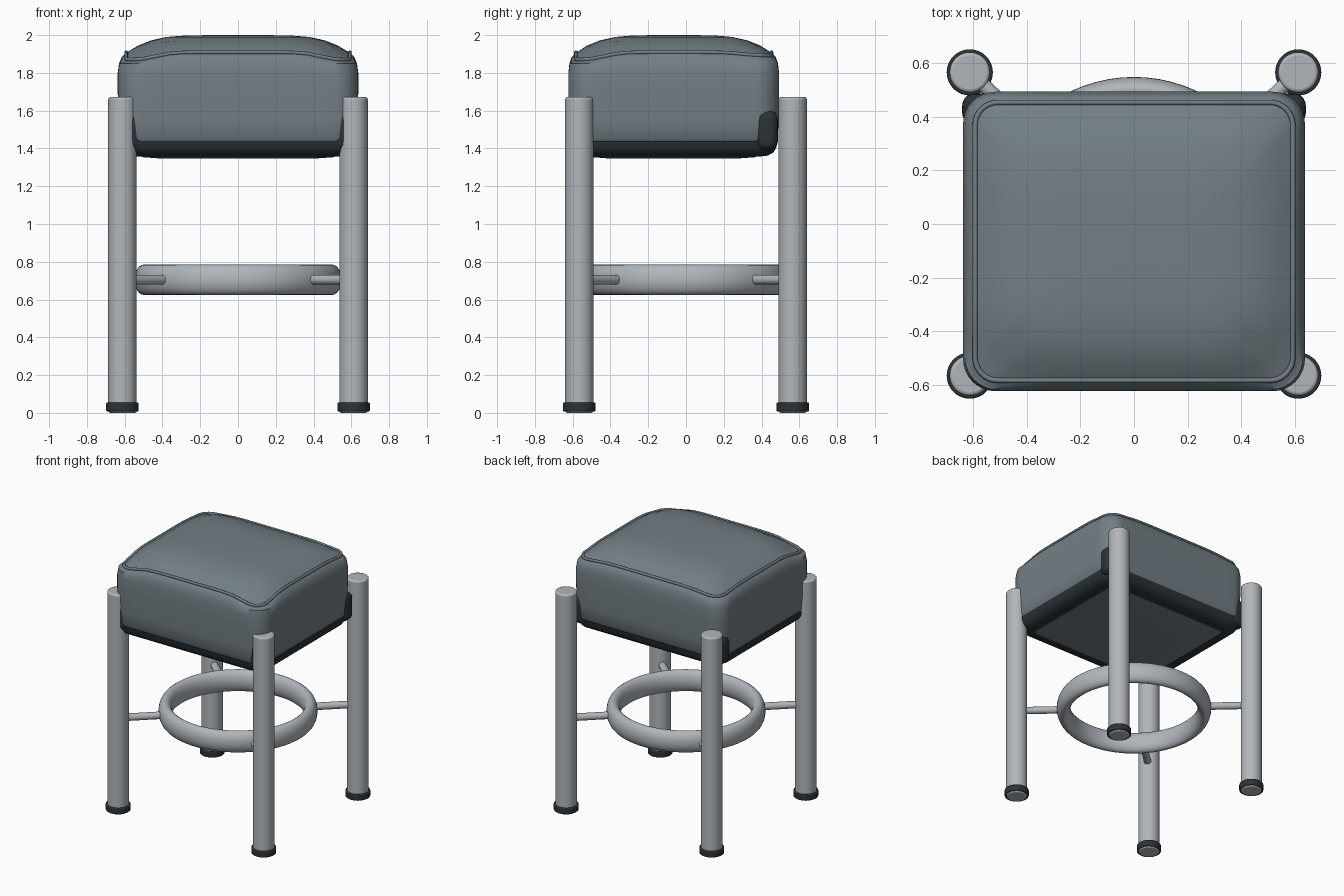
import bpy, bmesh
from math import sin, cos, pi, exp, atan2, hypot
from mathutils import Vector

if "Cube" in bpy.data.objects:
    bpy.data.objects.remove(bpy.data.objects["Cube"])

CY = -0.065          # seat centre in y
LX, LY = 0.612, 0.565


def material(name, rgb):
    m = bpy.data.materials.new(name)
    m.diffuse_color = (*rgb, 1)
    m.use_nodes = True
    m.node_tree.nodes["Principled BSDF"].inputs["Base Color"].default_value = m.diffuse_color
    return m


SLATE = material("slate_fabric", (0.17, 0.21, 0.235))
METAL = material("light_metal", (0.44, 0.47, 0.50))
DARK = material("dark_rubber", (0.025, 0.032, 0.038))


def finish(ob, name, mat, angle=0.7):
    ob.name = name
    ob.data.materials.append(mat)
    bpy.ops.object.select_all(action='DESELECT')
    ob.select_set(True)
    bpy.context.view_layer.objects.active = ob
    bpy.ops.object.shade_smooth_by_angle(angle=angle)
    return ob


def rounded_rect(hx, hy, r, z, arc=8, side=14):
    """Closed loop of points around a rounded rectangle."""
    r = min(r, hx, hy)
    corners = []
    for k, (sx, sy) in enumerate([(1, 1), (-1, 1), (-1, -1), (1, -1)]):
        corners.append([Vector((sx * (hx - r) + r * cos(pi / 2 * (k + i / arc)),
                                CY + sy * (hy - r) + r * sin(pi / 2 * (k + i / arc)), z))
                        for i in range(arc + 1)])
    pts = []
    for k in range(4):
        a, b = corners[k][-1], corners[(k + 1) % 4][0]
        pts += corners[k] + [a.lerp(b, i / side) for i in range(1, side)]
    return pts


def loft(name, loops, mat, angle=0.7):
    bm = bmesh.new()
    rings = [[bm.verts.new(p) for p in loop] for loop in loops]
    for a, b in zip(rings, rings[1:]):
        for i in range(len(a)):
            j = (i + 1) % len(a)
            bm.faces.new((a[i], a[j], b[j], b[i]))
    bm.faces.new(rings[0])
    bm.faces.new(rings[-1])
    bmesh.ops.recalc_face_normals(bm, faces=bm.faces)
    me = bpy.data.meshes.new(name)
    bm.to_mesh(me)
    bm.free()
    ob = bpy.data.objects.new(name, me)
    bpy.context.collection.objects.link(ob)
    return finish(ob, name, mat, angle)


def rod(name, a, b, r, mat, bevel=0.0):
    a, b = Vector(a), Vector(b)
    bpy.ops.mesh.primitive_cylinder_add(vertices=40, radius=r, depth=(b - a).length,
                                        location=(a + b) / 2)
    ob = bpy.context.object
    ob.rotation_euler = (b - a).to_track_quat('Z', 'Y').to_euler()
    if bevel:
        m = ob.modifiers.new("bevel", 'BEVEL')
        m.width, m.segments = bevel, 3
    return finish(ob, name, mat)


def sag(p):
    """Soft dip of the seam near the front corners, slight at the back."""
    for sx in (-1, 1):
        for sy, amt in ((-1, 0.045), (1, 0.02)):
            d = hypot(p.x - sx * 0.53, p.y - CY - sy * 0.46)
            p.z -= amt * exp(-(d / 0.13) ** 2)
    return p


# cushion: side walls, pinched seam, domed top
walls = [(0.60, 0.53, 0.10, 1.42), (0.625, 0.55, 0.11, 1.45), (0.633, 0.556, 0.12, 1.55),
         (0.637, 0.558, 0.12, 1.70), (0.637, 0.558, 0.12, 1.80), (0.630, 0.552, 0.12, 1.85),
         (0.615, 0.540, 0.11, 1.885)]
seam = (0.592, 0.518, 0.085, 1.907)
dome = [(0.575, 0.501, 0.08, 1.917), (0.53, 0.46, 0.09, 1.944), (0.46, 0.39, 0.10, 1.972),
        (0.38, 0.31, 0.10, 1.990), (0.28, 0.22, 0.09, 1.998), (0.14, 0.10, 0.05, 2.0),
        (0.03, 0.02, 0.01, 2.0)]
loops = [rounded_rect(*w) for w in walls]
loops[-1] = [sag(p) for p in loops[-1]]
loops += [[sag(p) for p in rounded_rect(*w)] for w in [seam] + dome]
loft("seat_cushion", loops, SLATE, 1.0)

# piping along the seam
cu = bpy.data.curves.new("seat_piping", 'CURVE')
cu.dimensions = '3D'
cu.bevel_depth, cu.bevel_resolution = 0.010, 2
pts = [sag(p) for p in rounded_rect(*seam)]
sp = cu.splines.new('POLY')
sp.points.add(len(pts) - 1)
for q, p in zip(sp.points, pts):
    q.co = (p.x, p.y, p.z + 0.002, 1)
sp.use_cyclic_u = True
cu.materials.append(SLATE)
bpy.context.collection.objects.link(bpy.data.objects.new("seat_piping", cu))

# dark tray under the cushion and the panel set in it
loft("seat_frame", [rounded_rect(*w) for w in [
    (0.60, 0.525, 0.09, 1.44), (0.627, 0.548, 0.11, 1.44), (0.622, 0.543, 0.11, 1.405),
    (0.605, 0.527, 0.10, 1.378), (0.575, 0.497, 0.09, 1.362), (0.53, 0.452, 0.06, 1.357)]], DARK)
loft("underside_panel", [rounded_rect(*w) for w in [
    (0.51, 0.435, 0.03, 1.365), (0.51, 0.435, 0.03, 1.354), (0.40, 0.33, 0.03, 1.346)]], SLATE)

# ring footrest with a tall oval section
bpy.ops.mesh.primitive_torus_add(major_segments=72, minor_segments=24, major_radius=0.5,
                                 minor_radius=0.048, location=(0, 0, 0.705))
ring = bpy.context.object
ring.scale.z = 0.08 / 0.048
finish(ring, "footrest_ring", METAL)

# legs, feet, spokes and corner brackets
for sx, side in ((-1, "left"), (1, "right")):
    for sy, end in ((-1, "front"), (1, "back")):
        tag = f"{end}_{side}"
        x, y = sx * LX, sy * LY
        rod(tag + "_leg", (x, y, 0), (x, y, 1.672), 0.075, METAL, 0.012)
        rod(tag + "_foot", (x, y, 0.008), (x, y, 0.055), 0.086, DARK, 0.006)
        a = atan2(y, x)
        rod(tag + "_spoke", (x, y, 0.705), (0.51 * cos(a), 0.51 * sin(a), 0.705), 0.026, METAL)
        bpy.ops.mesh.primitive_cube_add(size=1, location=(sx * 0.573, CY + sy * 0.493, 1.495))
        br = bpy.context.object
        br.scale = (0.135, 0.116, 0.21)
        bpy.ops.object.transform_apply(location=False, rotation=False, scale=True)
        m = br.modifiers.new("bevel", 'BEVEL')
        m.width, m.segments = 0.045, 5
        finish(br, tag + "_bracket", DARK)
